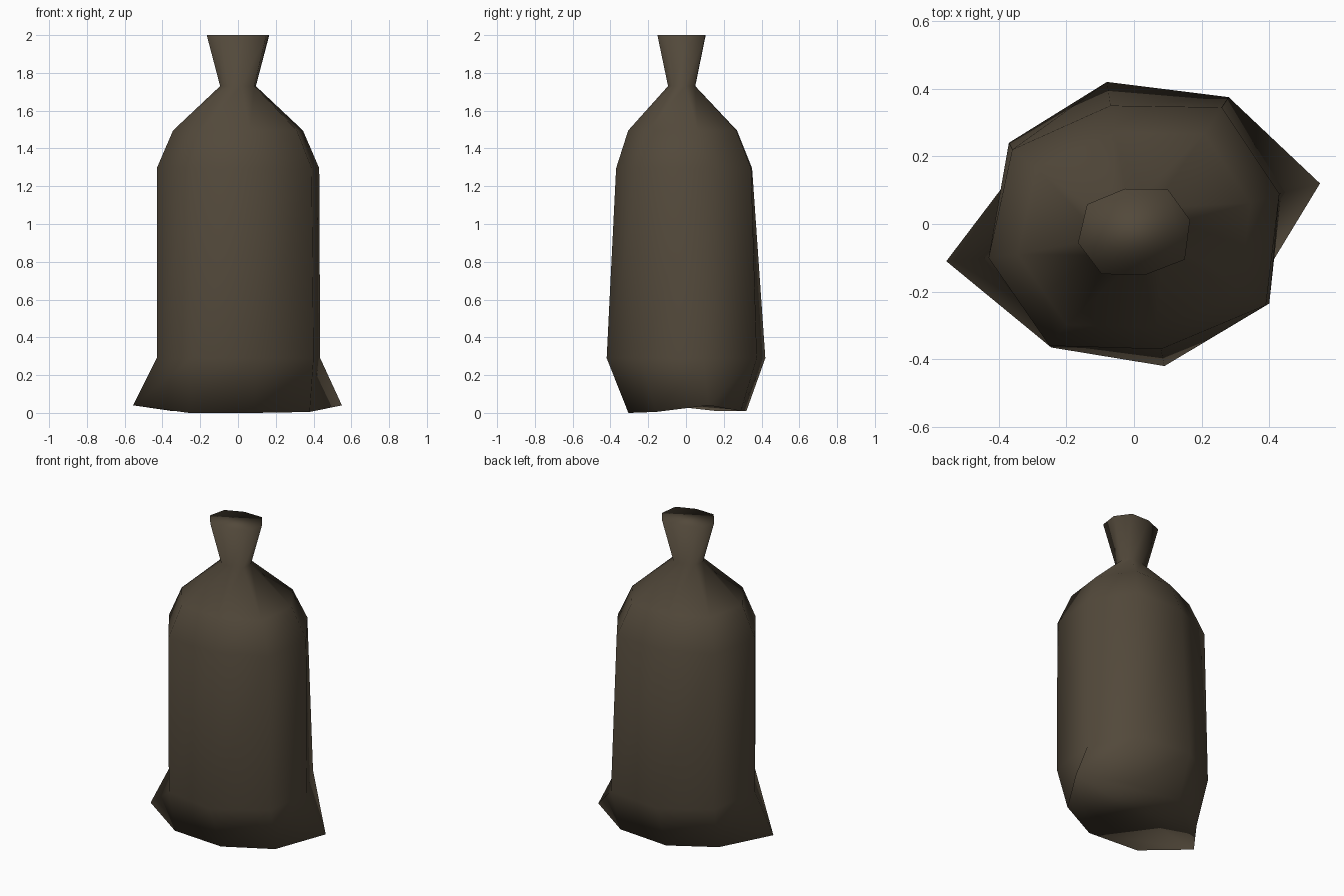
import bpy, bmesh

if "Cube" in bpy.data.objects:
    bpy.data.objects.remove(bpy.data.objects["Cube"])

# one sackcloth colour
cloth = bpy.data.materials.new("dark brown cloth")
cloth.diffuse_color = (0.085, 0.066, 0.043, 1)
cloth.use_nodes = True
cloth.node_tree.nodes["Principled BSDF"].inputs["Base Color"].default_value = cloth.diffuse_color

# eight-sided cross-sections (x, y), counter-clockwise from the right corner
shoulder = [(0.43, 0.09), (0.26, 0.345), (-0.07, 0.35), (-0.36, 0.22),
            (-0.43, -0.10), (-0.25, -0.36), (0.08, -0.37), (0.39, -0.24)]
belly = [(0.435, 0.09), (0.28, 0.375), (-0.08, 0.42), (-0.37, 0.24),
         (-0.43, -0.10), (-0.245, -0.365), (0.09, -0.42), (0.40, -0.235)]
base = [(0.55, 0.12, 0.04), (0.27, 0.29, 0.01), (-0.08, 0.32, 0.01), (-0.35, 0.16, 0.01),
        (-0.555, -0.11, 0.04), (-0.26, -0.28, 0.0), (0.09, -0.305, 0.0), (0.38, -0.16, 0.005)]


def ring(points, z, sx=1, sy=1, cy=0):
    return [(x * sx, y * sy + cy, z) for x, y in points]


# base with pulled corners, belly, shoulder, gathered neck, flared mouth
rings = [base,
         ring(belly, 0.29),
         ring(shoulder, 1.295),
         ring(shoulder, 1.495, 0.80, 0.80, -0.01),
         ring(shoulder, 1.73, 0.22, 0.20, -0.021),
         ring(shoulder, 2.0, 0.385, 0.355, -0.02)]

bm = bmesh.new()
loops = [[bm.verts.new(p) for p in r] for r in rings]
for low, high in zip(loops, loops[1:]):
    for i in range(8):
        j = (i + 1) % 8
        bm.faces.new((low[i], low[j], high[j], high[i]))
bm.faces.new(loops[-1])            # closed mouth
bm.faces.new(loops[0][::-1])       # bottom
for f in bm.faces:
    f.smooth = True

mesh = bpy.data.meshes.new("sack")
bm.to_mesh(mesh)
bm.free()
mesh.materials.append(cloth)
sack = bpy.data.objects.new("sack", mesh)
bpy.context.collection.objects.link(sack)
